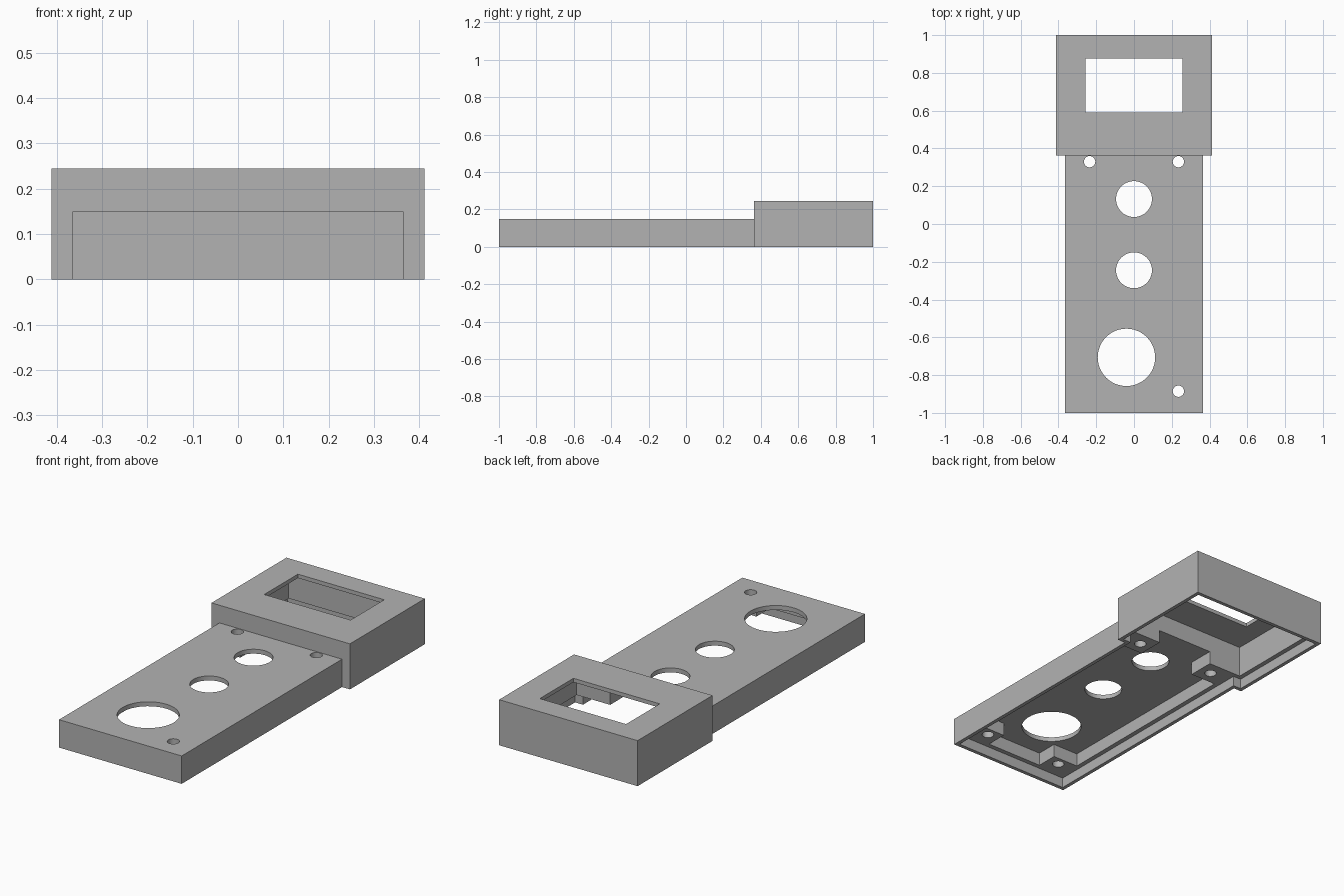
import bpy
import math

old = bpy.data.objects.get("Cube")
if old:
    bpy.data.objects.remove(old, do_unlink=True)

grey = bpy.data.materials.new("plain_grey")
grey.use_nodes = True
colour = (0.45, 0.45, 0.45, 1)
grey.diffuse_color = colour
grey.node_tree.nodes["Principled BSDF"].inputs["Base Color"].default_value = colour


def box(name, half_width, y0, y1, z0, z1):
    """Box centred on x = 0."""
    bpy.ops.mesh.primitive_cube_add(size=1, location=(0, (y0 + y1) / 2, (z0 + z1) / 2))
    ob = bpy.context.object
    ob.name = name
    ob.scale = (2 * half_width, y1 - y0, z1 - z0)
    bpy.ops.object.transform_apply(location=True, rotation=False, scale=True)
    ob.data.materials.append(grey)
    return ob


def drill(name, x, y, radius, z1=0.4):
    """Round cutter from below the case up to z1."""
    bpy.ops.mesh.primitive_cylinder_add(vertices=48, radius=radius, depth=z1 + BELOW,
                                        location=(x, y, (z1 - BELOW) / 2))
    ob = bpy.context.object
    ob.name = name
    ob.data.materials.append(grey)
    return ob


def combine(target, tool, operation):
    mod = target.modifiers.new(operation.lower(), "BOOLEAN")
    mod.operation = operation
    mod.solver = "EXACT"
    mod.object = tool
    bpy.context.view_layer.objects.active = target
    bpy.ops.object.modifier_apply(modifier=mod.name)
    bpy.data.objects.remove(tool, do_unlink=True)


BELOW = 0.1
LEDGE = 0.055      # height of the cover ledge and the screw posts
CEILING = 0.126    # underside of the handle plate

# Outer case: long handle and taller display head
case = box("case_shell", 0.365, -1, 0.5, 0, 0.15)
combine(case, box("display_head", 0.412, 0.363, 1, 0, 0.245), "UNION")

cutters = [
    # Shallow recess for the cover
    box("handle_recess", 0.345, -0.98, 0.5, -BELOW, LEDGE),
    box("head_recess", 0.392, 0.383, 0.98, -BELOW, LEDGE),
    # Cavities, leaving a screw post in each corner of the handle
    box("handle_cavity", 0.32, -0.838, 0.26, -BELOW, CEILING),
    box("between_posts_cavity", 0.168, -0.955, 0.5, -BELOW, CEILING),
    box("head_cavity", 0.367, 0.405, 0.955, -BELOW, 0.224),
    # Display window
    box("display_window", 0.257, 0.59, 0.876, 0.1, 0.4),
    # Control openings
    drill("upper_opening", 0, 0.132, 0.095),
    drill("middle_opening", 0, -0.245, 0.095),
    drill("large_opening", -0.04, -0.706, 0.152),
    # Screw holes, one of them blind
    drill("screw_hole", -0.235, 0.33, 0.03),
    drill("screw_hole", 0.235, 0.33, 0.03),
    drill("screw_hole", 0.235, -0.885, 0.03),
    drill("blind_screw_hole", -0.235, -0.885, 0.03, CEILING),
]
for cutter in cutters:
    combine(case, cutter, "DIFFERENCE")

# Single material and crisp edges
case.data.materials.clear()
case.data.materials.append(grey)
for face in case.data.polygons:
    face.material_index = 0
bpy.ops.object.select_all(action="DESELECT")
case.select_set(True)
bpy.context.view_layer.objects.active = case
bpy.ops.object.shade_smooth_by_angle(angle=math.radians(30))
